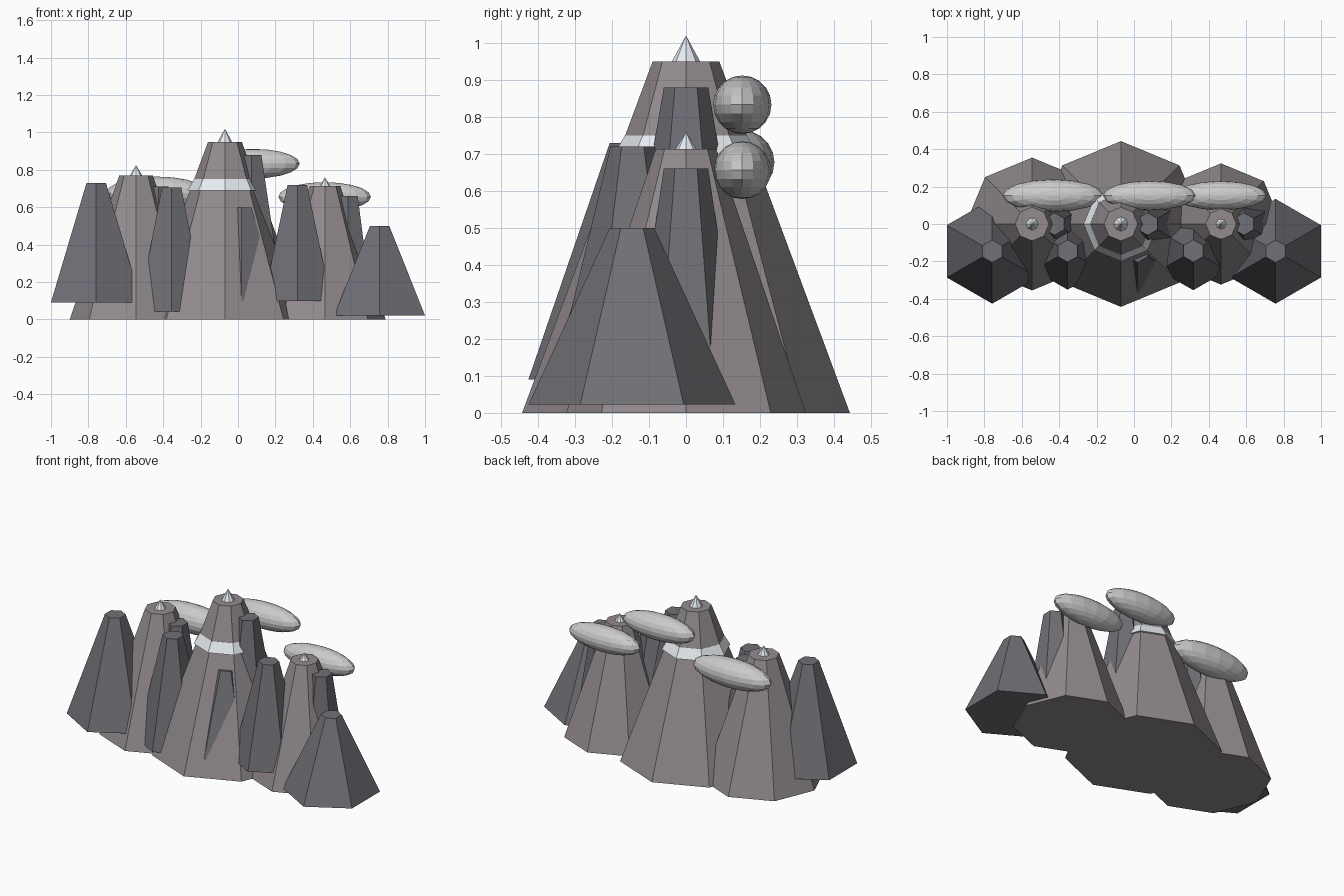
import bpy

if "Cube" in bpy.data.objects:
    bpy.data.objects.remove(bpy.data.objects["Cube"])


def mat(name, color):
    m = bpy.data.materials.new(name)
    m.diffuse_color = (*color, 1)
    m.use_nodes = True
    m.node_tree.nodes["Principled BSDF"].inputs["Base Color"].default_value = m.diffuse_color
    return m


STONE = mat("stone", (0.29, 0.26, 0.27))
DARK = mat("dark_stone", (0.16, 0.16, 0.18))
SNOW = mat("snow", (0.80, 0.85, 0.90))


def frustum(name, x, y, z0, z1, r0, r1, sides, material):
    """Flat-sided tapered cone with a vertex pointing along +y and -y."""
    bpy.ops.mesh.primitive_cone_add(vertices=sides, radius1=r0, radius2=r1,
                                    depth=z1 - z0, location=(x, y, (z0 + z1) / 2))
    ob = bpy.context.object
    ob.name = name
    ob.data.materials.append(material)
    return ob


# Three main peaks with small snow tips: x, base radius, top radius, top z, tip radius, tip z
PEAKS = [
    ("centre", -0.07, 0.443, 0.09, 0.95, 0.038, 1.02),
    ("left", -0.545, 0.355, 0.09, 0.77, 0.033, 0.825),
    ("right", 0.465, 0.324, 0.082, 0.713, 0.028, 0.76),
]
for name, x, r0, r1, top, tip_r, tip_z in PEAKS:
    frustum(name + "_peak", x, 0, 0, top, r0, r1, 8, STONE)
    frustum(name + "_snow_tip", x, 0, top, tip_z, tip_r, 0, 8, SNOW)

# Snow band around the centre peak
frustum("snow_band", -0.07, 0, 0.69, 0.75, 0.2, 0.165, 8, SNOW)

# Six-sided crags: x, y, base z, top z, base radius
CRAGS = [
    ("left_outer_crag", -0.758, -0.146, 0.09, 0.73, 0.28),
    ("right_outer_crag", 0.757, -0.146, 0.022, 0.50, 0.28),
    ("left_inner_crag", -0.355, -0.144, 0.042, 0.705, 0.207),
    ("right_inner_crag", 0.317, -0.144, 0.098, 0.72, 0.21),
    ("front_crag", 0.02, -0.145, 0.1, 0.60, 0.225),
    ("left_shoulder_crag", -0.425, 0, 0.06, 0.712, 0.16),
    ("centre_shoulder_crag", 0.073, 0, 0.06, 0.88, 0.2),
    ("right_shoulder_crag", 0.588, 0, 0.055, 0.66, 0.15),
]
for name, x, y, z0, z1, r0 in CRAGS:
    frustum(name, x, y, z0, z1, r0, 0.06, 6, DARK)

# Stretched clouds behind the peaks: x, z, half length, radius
CLOUDS = [
    ("left_cloud", -0.433, 0.677, 0.27, 0.087),
    ("centre_cloud", 0.082, 0.833, 0.248, 0.079),
    ("right_cloud", 0.463, 0.656, 0.247, 0.078),
]
for name, x, z, half, r in CLOUDS:
    bpy.ops.mesh.primitive_uv_sphere_add(segments=16, ring_count=10, radius=1,
                                         location=(x, 0.152, z))
    ob = bpy.context.object
    ob.name = name
    ob.scale = (half, r, r)
